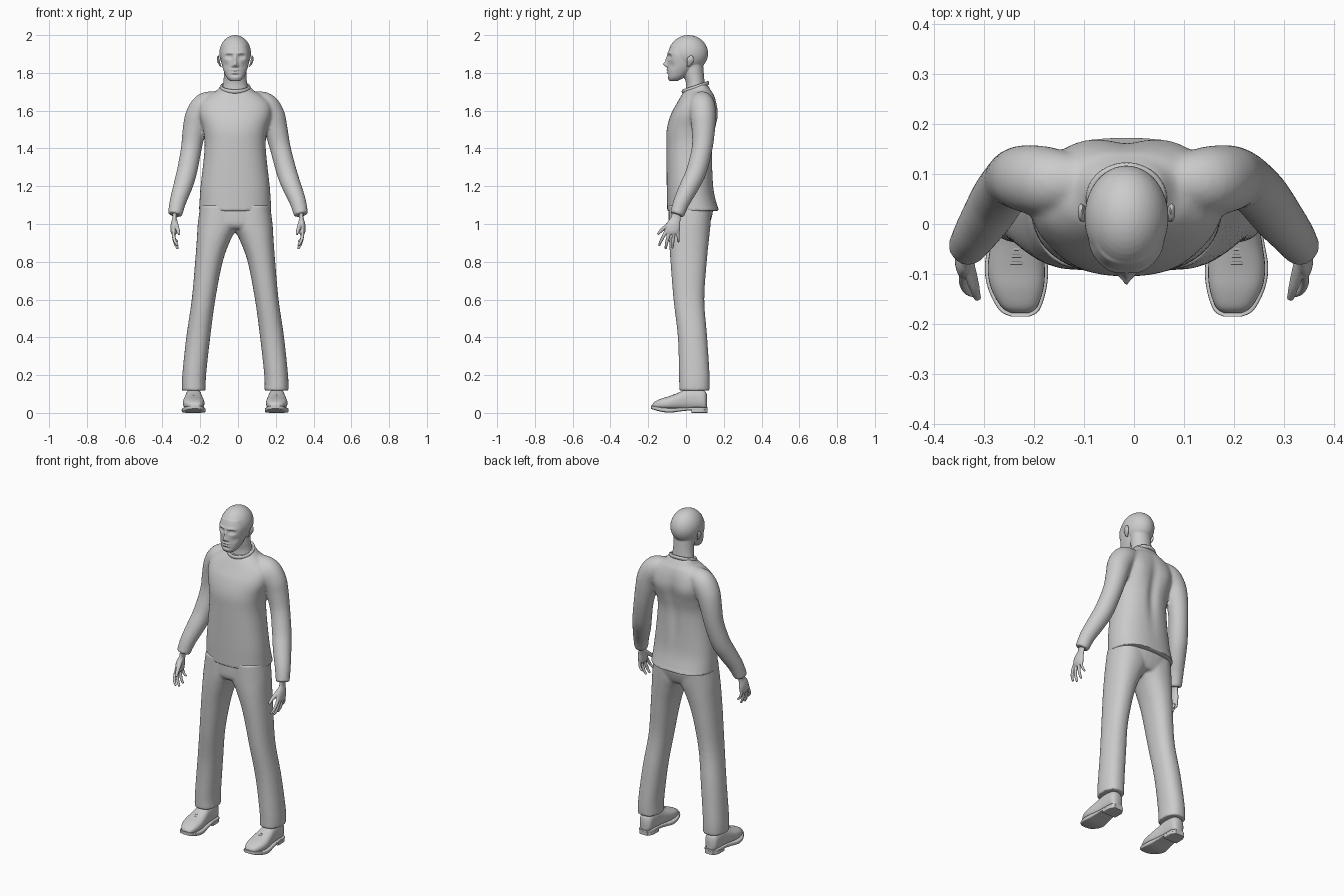
import bpy, bmesh, math
from mathutils import Vector

if "Cube" in bpy.data.objects:
    bpy.data.objects.remove(bpy.data.objects["Cube"])

CX = -0.015  # body centre line
GREY = bpy.data.materials.new("plain_grey")
GREY.diffuse_color = (0.6, 0.6, 0.6, 1)
GREY.use_nodes = True
GREY.node_tree.nodes["Principled BSDF"].inputs["Base Color"].default_value = GREY.diffuse_color


def spline(rows, steps):
    """Catmull-Rom interpolation of parameter rows."""
    out = []
    for i in range(len(rows) - 1):
        a, b, c, d = (rows[max(i - 1, 0)], rows[i], rows[i + 1], rows[min(i + 2, len(rows) - 1)])
        for k in range(steps):
            t = k / steps
            out.append([0.5 * (2 * q + (r - p) * t + (2 * p - 5 * q + 4 * r - s) * t * t
                               + (3 * q - p - 3 * r + s) * t ** 3)
                        for p, q, r, s in zip(a, b, c, d)])
    return out + [list(rows[-1])]


def skin(bm, rings):
    """Bridge rings of points and cap both ends."""
    vs = [[bm.verts.new(p) for p in r] for r in rings]
    n = len(vs[0])
    for a, b in zip(vs, vs[1:]):
        for i in range(n):
            bm.faces.new((a[i], a[(i + 1) % n], b[(i + 1) % n], b[i]))
    bm.faces.new(vs[0])
    bm.faces.new(vs[-1])


def loft(bm, rows, axis="z", power=2.0, n=32, steps=5):
    """Rows (t, lo, hi, lo, hi): rounded sections stacked along z or y."""
    rings = []
    for t, a0, a1, b0, b1 in spline(rows, steps):
        ring = []
        for i in range(n):
            w = 2 * math.pi * i / n
            c, s = math.cos(w), math.sin(w)
            c = math.copysign(abs(c) ** (2 / power), c)
            s = math.copysign(abs(s) ** (2 / power), s)
            a = (a0 + a1) / 2 + (a1 - a0) / 2 * c
            b = (b0 + b1) / 2 + (b1 - b0) / 2 * s
            ring.append((a, b, t) if axis == "z" else (a, t, b))
        rings.append(ring)
    skin(bm, rings)


def tube(bm, rows, n=24, steps=5, squash=1.0):
    """Rows (x, y, z, radius): round sections swept along a path."""
    pts = spline(rows, steps)
    rings = []
    for i, p in enumerate(pts):
        d = Vector(pts[min(i + 1, len(pts) - 1)][:3]) - Vector(pts[max(i - 1, 0)][:3])
        d.normalize()
        u = d.cross(Vector((0, 1, 0))).normalized()
        v = d.cross(u)
        rings.append([Vector(p[:3]) + p[3] * (u * squash * math.cos(w) + v * math.sin(w))
                      for w in (2 * math.pi * k / n for k in range(n))])
    skin(bm, rings)


def ball(bm, c, r, seg=24):
    for v in bmesh.ops.create_uvsphere(bm, u_segments=seg, v_segments=seg // 2, radius=1)["verts"]:
        v.co = Vector(c) + Vector((v.co.x * r[0], v.co.y * r[1], v.co.z * r[2]))


def finish(name, bm, voxel=0, smooth=0, angle=50):
    bmesh.ops.recalc_face_normals(bm, faces=bm.faces)
    me = bpy.data.meshes.new(name)
    bm.to_mesh(me)
    bm.free()
    me.materials.append(GREY)
    ob = bpy.data.objects.new(name, me)
    bpy.context.collection.objects.link(ob)
    bpy.ops.object.select_all(action="DESELECT")
    bpy.context.view_layer.objects.active = ob
    ob.select_set(True)
    if voxel:  # fuse overlapping parts into one skin
        m = ob.modifiers.new("fuse", "REMESH")
        m.mode, m.voxel_size = "VOXEL", voxel
        bpy.ops.object.modifier_apply(modifier="fuse")
        m = ob.modifiers.new("soften", "SMOOTH")
        m.factor, m.iterations = 0.5, smooth
        bpy.ops.object.modifier_apply(modifier="soften")
    bpy.ops.object.shade_smooth_by_angle(angle=math.radians(angle))
    return ob


def sculpt(ob, bumps, test):
    """Push vertices along y with soft bumps (x, z, width, height, depth), mirrored in x."""
    for v in ob.data.vertices:
        if test(v.co.y):
            x = abs(v.co.x - CX)
            v.co.y += sum(d * math.exp(-((x - bx) / sx) ** 2 - ((v.co.z - bz) / sz) ** 2)
                          for bx, bz, sx, sz, d in bumps)


def mid(rows):
    """Rows (t, half width, lo, hi) centred on the body."""
    return [(t, CX - w, CX + w, a, b) for t, w, a, b in rows]


# Head and neck
bm = bmesh.new()
ball(bm, (CX, 0.013, 1.903), (0.084, 0.104, 0.097), 40)
loft(bm, mid([(1.757, .026, -.088, -.045), (1.775, .045, -.097, -.01), (1.81, .061, -.098, .03),
              (1.85, .072, -.097, .06), (1.9, .077, -.097, .07), (1.95, .066, -.08, .07)]), power=2.3)
loft(bm, mid([(1.68, .075, -.005, .11), (1.74, .064, 0, .1), (1.79, .06, -.01, .095),
              (1.85, .06, -.01, .09)]))
head = finish("head", bm, 0.004, 5)
sculpt(head, [(.033, 1.886, .017, .011, .016), (.033, 1.885, .010, .006, -.007),   # sockets, eyes
              (.028, 1.905, .024, .007, -.005), (.0, 1.845, .011, .013, -.022),    # brow, nose
              (.0, 1.87, .009, .02, -.010), (.013, 1.838, .007, .007, -.007),      # bridge, nostrils
              (.0, 1.815, .020, .005, -.007), (.0, 1.801, .018, .005, -.006),      # lips
              (.0, 1.808, .024, .0025, .005), (.0, 1.788, .022, .006, .006),       # mouth, chin crease
              (.05, 1.84, .016, .02, .006)], lambda y: y < -.03)

# Ears
for s in (-1, 1):
    bm = bmesh.new()
    tube(bm, [(CX + s * .074, .008, 1.833, .006), (CX + s * .082, .016, 1.845, .012),
              (CX + s * .089, .022, 1.865, .018), (CX + s * .091, .026, 1.882, .014),
              (CX + s * .088, .026, 1.892, .004)], n=16, squash=0.4)
    finish("ear", bm)


def arm_x(s, x, z):
    return s * x + CX * min(1, max(0, (z - 1.1) / 0.4))


# Sweater: body and both sleeves
bm = bmesh.new()
loft(bm, mid([(1.068, .192, -.1, .178), (1.1, .19, -.1, .165), (1.2, .183, -.102, .145),
              (1.4, .162, -.104, .142), (1.5, .17, -.102, .155), (1.58, .192, -.08, .168),
              (1.64, .185, -.048, .162), (1.685, .135, -.022, .148), (1.705, .1, -.008, .135),
              (1.725, .082, .02, .122), (1.742, .068, .05, .11)]), power=2.35, n=48)
for s in (-1, 1):
    rows = [(.09, .085, 1.655, .05), (.155, .085, 1.63, .068), (.195, .09, 1.575, .068),
            (.216, .092, 1.5, .062), (.236, .085, 1.4, .055), (.263, .055, 1.28, .054),
            (.288, .018, 1.2, .051), (.317, -.022, 1.12, .044), (.334, -.048, 1.048, .038)]
    tube(bm, [(arm_x(s, x, z), y, z, r) for x, y, z, r in rows])
sweater = finish("sweater", bm, 0.008, 5)
sculpt(sweater, [(0, 1.45, .03, .17, -.014), (.09, 1.56, .045, .07, .007)], lambda y: y > .1)

# Collar band, low at the front
bm = bmesh.new()
N, M = 48, 10
grid = []
for i in range(N):
    a = 2 * math.pi * i / N
    c = Vector((CX + .074 * math.cos(a), .05 + .066 * math.sin(a), 1.724 + .022 * math.sin(a)))
    out = Vector((math.cos(a), math.sin(a), 0))
    grid.append([bm.verts.new(c + out * .007 * math.cos(b) + Vector((0, 0, .011 * math.sin(b))))
                 for b in (2 * math.pi * j / M for j in range(M))])
for i in range(N):
    for j in range(M):
        bm.faces.new((grid[i][j], grid[i - 1][j], grid[i - 1][j - 1], grid[i][j - 1]))
finish("collar", bm)

# Trousers: two legs fused with the hips
bm = bmesh.new()
legs = [(.118, .155, .283, -.036, .125), (.2, .154, .28, -.037, .125), (.4, .132, .259, -.043, .112),
        (.6, .105, .23, -.066, .097), (.8, .066, .212, -.082, .11), (.92, .022, .203, -.09, .122),
        (1.0, -.02, .198, -.092, .13), (1.1, -.02, .185, -.09, .135)]
for s in (-1, 1):
    loft(bm, [(z, CX + s * a, CX + s * b, c, d) for z, a, b, c, d in legs], power=2.25)
loft(bm, mid([(.975, .13, -.075, .11), (1.0, .185, -.09, .125), (1.05, .19, -.092, .14),
              (1.1, .184, -.09, .145)]), power=2.3)
finish("trousers", bm, 0.008, 4)

# Hands: palm, four fingers and thumb
fingers = [(-.100, -.142, .885, .0085), (-.082, -.108, .868, .009),
           (-.062, -.072, .872, .0085), (-.044, -.040, .905, .0075)]
for s in (-1, 1):
    bm = bmesh.new()
    tube(bm, [(s * .334, -.048, 1.07, .026), (s * .336, -.054, 1.03, .026), (s * .34, -.066, .995, .037),
              (s * .34, -.072, .962, .038), (s * .337, -.073, .945, .03)], squash=0.45)
    for y0, y1, z1, r in fingers:
        tube(bm, [(s * .34, y0, .975, r), (s * .341, y0 * .6 + y1 * .4, .94, r * 1.05),
                  (s * .333, y0 * .2 + y1 * .8, (z1 + .94) / 2 - .005, r * .95),
                  (s * .318, y1, z1, r * .7)], n=12)
    tube(bm, [(s * .334, -.065, 1.02, .012), (s * .326, -.1, .99, .0125),
              (s * .318, -.128, .968, .010), (s * .312, -.15, .945, .007)], n=12)
    finish("hand", bm, 0.003, 4)

# Shoes: upper, sole, heel and laces
for s in (-1, 1):
    X = CX + s * .22

    def shoe(rows):
        return [(y, X - s * w + s * o, X + s * w + s * o, a, b) for y, w, o, a, b in rows]

    bm = bmesh.new()
    loft(bm, shoe([(-.178, .018, -.008, .022, .045), (-.165, .036, -.006, .02, .06),
                   (-.13, .052, -.002, .018, .076), (-.09, .057, 0, .016, .088),
                   (-.045, .052, 0, .015, .105), (.0, .045, 0, .015, .125), (.05, .042, 0, .015, .13),
                   (.095, .038, 0, .015, .12), (.11, .022, 0, .018, .1)]), "y", power=2.5)
    finish("shoe_upper", bm)
    bm = bmesh.new()
    loft(bm, shoe([(-.185, .018, -.008, .022, .04), (-.172, .04, -.006, .017, .037),
                   (-.13, .058, -.002, .006, .03), (-.085, .063, 0, .001, .027),
                   (-.03, .054, 0, .008, .028), (.03, .046, 0, .014, .03), (.09, .044, 0, .014, .03),
                   (.114, .026, 0, .014, .03)]), "y", power=6)
    finish("shoe_sole", bm, angle=35)
    bm = bmesh.new()
    loft(bm, shoe([(.03, .046, 0, 0, .02), (.085, .045, 0, 0, .02), (.115, .028, 0, 0, .02)]),
         "y", power=8)
    finish("shoe_heel", bm, angle=35)
    bm = bmesh.new()
    for k in range(4):
        y, z = -.078 + k * .014, .088 + k * .0045
        tube(bm, [(X - .03, y, z - .007, .003), (X, y, z + .004, .003), (X + .03, y, z - .007, .003)], n=8)
    finish("laces", bm)
